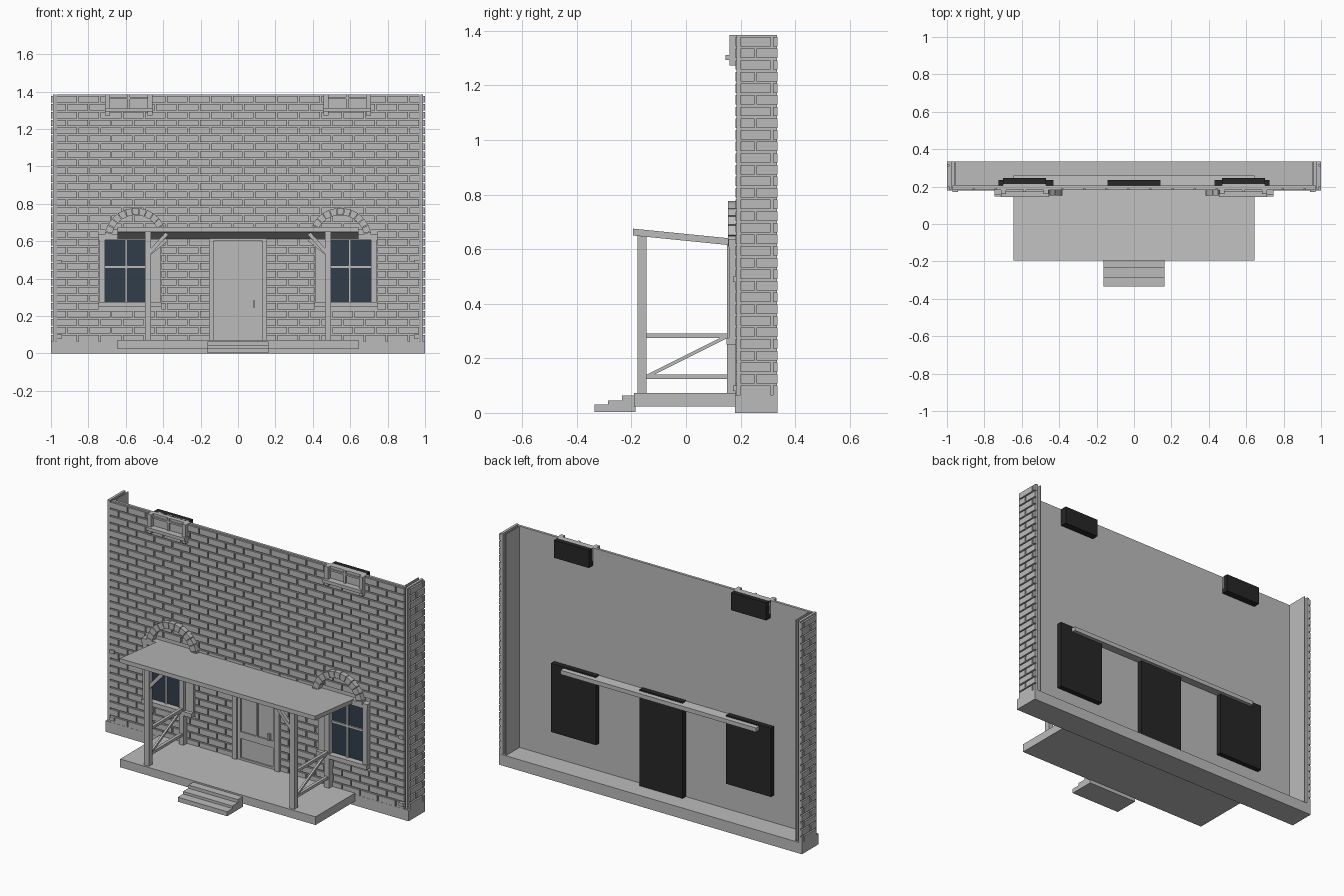
import bpy, bmesh, math
from mathutils import Vector, Matrix

old = bpy.data.objects.get("Cube")
if old:
    bpy.data.objects.remove(old)


def material(name, rgb):
    m = bpy.data.materials.new(name)
    m.use_nodes = True
    m.diffuse_color = (*rgb, 1)
    m.node_tree.nodes["Principled BSDF"].inputs["Base Color"].default_value = (*rgb, 1)
    return m


GREY = material("stone_grey", (0.5, 0.5, 0.5))
GLASS = material("dark_blue_glass", (0.03, 0.048, 0.07))
BLACK = material("black_backing", (0.02, 0.02, 0.02))


class Part:
    """Collects boxes and beams into one object."""

    def __init__(self, name, mat=GREY):
        self.name, self.mat, self.bm = name, mat, bmesh.new()

    def box(self, x0, x1, y0, y1, z0, z1):
        centre = Vector((x0 + x1, y0 + y1, z0 + z1)) / 2
        size = (abs(x1 - x0), abs(y1 - y0), abs(z1 - z0), 1)
        bmesh.ops.create_cube(self.bm, size=1,
                              matrix=Matrix.Translation(centre) @ Matrix.Diagonal(size))
        return self

    def beam(self, a, b, width):
        a, b = Vector(a), Vector(b)
        turn = (b - a).to_track_quat("Z", "Y").to_matrix().to_4x4()
        size = Matrix.Diagonal((width, width, (b - a).length, 1))
        bmesh.ops.create_cube(self.bm, size=1,
                              matrix=Matrix.Translation((a + b) / 2) @ turn @ size)
        return self

    def prism(self, points, y0, y1):
        """Extrude an x-z outline from y0 to y1."""
        face = self.bm.faces.new([self.bm.verts.new((x, y0, z)) for x, z in points])
        out = bmesh.ops.extrude_face_region(self.bm, geom=[face])
        moved = [v for v in out["geom"] if isinstance(v, bmesh.types.BMVert)]
        bmesh.ops.translate(self.bm, vec=(0, y1 - y0, 0), verts=moved)
        return self

    def done(self):
        bmesh.ops.recalc_face_normals(self.bm, faces=self.bm.faces)
        mesh = bpy.data.meshes.new(self.name)
        self.bm.to_mesh(mesh)
        self.bm.free()
        mesh.materials.append(self.mat)
        ob = bpy.data.objects.new(self.name, mesh)
        bpy.context.collection.objects.link(ob)
        return ob


TOP, BASE = 1.385, 0.065
ROWS, LENGTH, GAP = 31, 0.118, 0.008
PITCH = (TOP - BASE) / ROWS


def brick_rows(start, end, holes=()):
    """Yield running-bond bricks, trimmed around rectangular holes."""
    for row in range(ROWS):
        z0 = BASE + row * PITCH
        z1 = z0 + PITCH - GAP
        blocked = [h for h in holes if z1 > h[2] and z0 < h[3]]
        left = start - (LENGTH / 2 if row % 2 else 0)
        while left < end:
            spans = [(max(left, start), min(left + LENGTH - GAP, end))]
            for h0, h1, _, _ in blocked:
                spans = [s for a, b in spans
                         for s in ((a, min(b, h0)), (max(a, h1), b))]
            for a, b in spans:
                if b - a > 0.01:
                    yield a, b, z0, z1
            left += LENGTH


# Plinth and the thin front wall with raised bricks
Part("plinth").box(-1, 1, 0.18, 0.335, 0, BASE).done()
Part("front_wall").box(-0.97, 0.97, 0.19, 0.205, BASE, TOP).done()
holes = [(-0.155, 0.155, 0, 0.605)]
for s in (-1, 1):
    for a, b, z0, z1 in ((0.41, 0.745, 0.25, 0.63), (0.46, 0.705, 1.3, 1.5)):
        holes.append((min(s * a, s * b), max(s * a, s * b), z0, z1))
bricks = Part("front_bricks")
for a, b, z0, z1 in brick_rows(-0.97, 0.97, holes):
    bricks.box(a, b, 0.181, 0.192, z0, z1)
bricks.done()

# Hollow side walls: brick sheet outside, plain sheet inside
for s, side in ((-1, "right"), (1, "left")):
    wall = Part(side + "_wall")
    wall.box(s * 0.975, s * 0.99, 0.185, 0.333, BASE, TOP)
    wall.box(s * 0.955, s * 0.961, 0.2, 0.333, BASE, TOP)
    for z in (0.08, 0.48):
        wall.box(s * 0.94, s * 0.97, 0.172, 0.185, z, z + 0.02)
    wall.done()
    bricks = Part(side + "_bricks")
    for a, b, z0, z1 in brick_rows(0.2, 0.335):
        bricks.box(s * 0.988, s, a, b, z0, z1)
    bricks.done()

# Porch deck, steps and sloping roof
Part("porch_deck").box(-0.645, 0.645, -0.19, 0.185, 0.024, 0.073).done()
steps = Part("steps")
for front, height in ((-0.335, 0.03), (-0.285, 0.045), (-0.235, 0.064)):
    steps.box(-0.163, 0.163, front, -0.185, 0.003, height)
steps.done()


def roof_z(y):
    return 0.675 - 0.1 * (y + 0.195)


roof = Part("porch_roof").box(-0.645, 0.645, -0.195, 0.26, -0.025, 0)
for v in roof.bm.verts:
    v.co.z += roof_z(v.co.y)
roof.done()

# Porch posts, braces and railings
for s, side in ((-1, "right"), (1, "left")):
    x = s * 0.48
    posts = Part(side + "_posts")
    posts.box(x - 0.016, x + 0.016, -0.178, -0.145, 0.07, roof_z(-0.145) - 0.02)
    posts.box(x - 0.016, x + 0.016, 0.15, 0.182, 0.07, roof_z(0.15) - 0.02)
    for y in (-0.162, 0.165):
        posts.beam((x, y, 0.53), (s * 0.38, y, roof_z(y) - 0.03), 0.02)
    posts.done()
    rail = Part(side + "_railing")
    for z in (0.125, 0.275):
        rail.box(x - 0.009, x + 0.009, -0.15, 0.155, z, z + 0.016)
    rail.beam((x, -0.14, 0.135), (x, 0.15, 0.28), 0.012)
    rail.done()

# Ground floor and upper windows, arches and dark backings
for s, side in ((-1, "right"), (1, "left")):
    Part(side + "_window_glass", GLASS).box(
        s * 0.485, s * 0.71, 0.183, 0.191, 0.275, 0.61).done()

    frame = Part(side + "_window_frame")
    frame.box(s * 0.71, s * 0.742, 0.158, 0.192, 0.25, 0.635)
    frame.box(s * 0.412, s * 0.485, 0.168, 0.192, 0.25, 0.635)
    frame.box(s * 0.41, s * 0.745, 0.148, 0.192, 0.25, 0.275)
    frame.box(s * 0.41, s * 0.745, 0.155, 0.192, 0.607, 0.637)
    frame.box(s * 0.592, s * 0.604, 0.174, 0.19, 0.275, 0.61)
    frame.box(s * 0.485, s * 0.71, 0.174, 0.19, 0.455, 0.469)
    frame.done()

    arch = Part(side + "_arch")
    count = 13
    for i in range(count):
        a0 = math.pi * (i + 0.04) / count
        a1 = math.pi * (i + 0.96) / count
        corners = ((0.13, a0), (0.168, a0), (0.168, a1), (0.13, a1))
        arch.prism([(s * 0.547 + r * math.cos(a), 0.61 + r * math.sin(a))
                    for r, a in corners], 0.153, 0.192)
    arch.done()

    upper = Part(side + "_upper_window")
    upper.box(s * 0.47, s * 0.7, 0.182, 0.215, 1.31, TOP)
    upper.box(s * 0.455, s * 0.71, 0.145, 0.19, 1.293, 1.312)
    for x in (0.47, 0.698):
        upper.box(s * (x - 0.013), s * (x + 0.013), 0.16, 0.19, 1.272, TOP)
    upper.box(s * 0.577, s * 0.59, 0.172, 0.19, 1.31, TOP)
    upper.box(s * 0.48, s * 0.69, 0.172, 0.19, 1.36, 1.37)
    upper.done()

    back = Part(side + "_window_backing", BLACK)
    back.box(s * 0.43, s * 0.725, 0.203, 0.235, 0.23, 0.64)
    back.box(s * 0.47, s * 0.7, 0.203, 0.245, 1.28, TOP)
    back.done()

# Door with panels, glazing bars and handle
door = Part("door").box(-0.125, 0.125, 0.184, 0.195, 0.07, 0.605)
for x in (-0.117, 0.117):
    door.box(x - 0.01, x + 0.01, 0.176, 0.19, 0.07, 0.6)
for z0, z1 in ((0.07, 0.085), (0.2, 0.24), (0.5, 0.512), (0.588, 0.605)):
    door.box(-0.11, 0.11, 0.176, 0.19, z0, z1)
door.box(-0.006, 0.006, 0.177, 0.19, 0.24, 0.6)
door.done()
Part("door_handle").box(0.08, 0.092, 0.16, 0.178, 0.245, 0.282).done()
surround = Part("door_surround")
for s in (-1, 1):
    surround.box(s * 0.127, s * 0.155, 0.165, 0.192, 0.065, 0.62)
surround.box(-0.155, 0.155, 0.165, 0.192, 0.603, 0.625).done()
Part("door_backing", BLACK).box(-0.143, 0.143, 0.203, 0.235, 0.065, 0.64).done()
